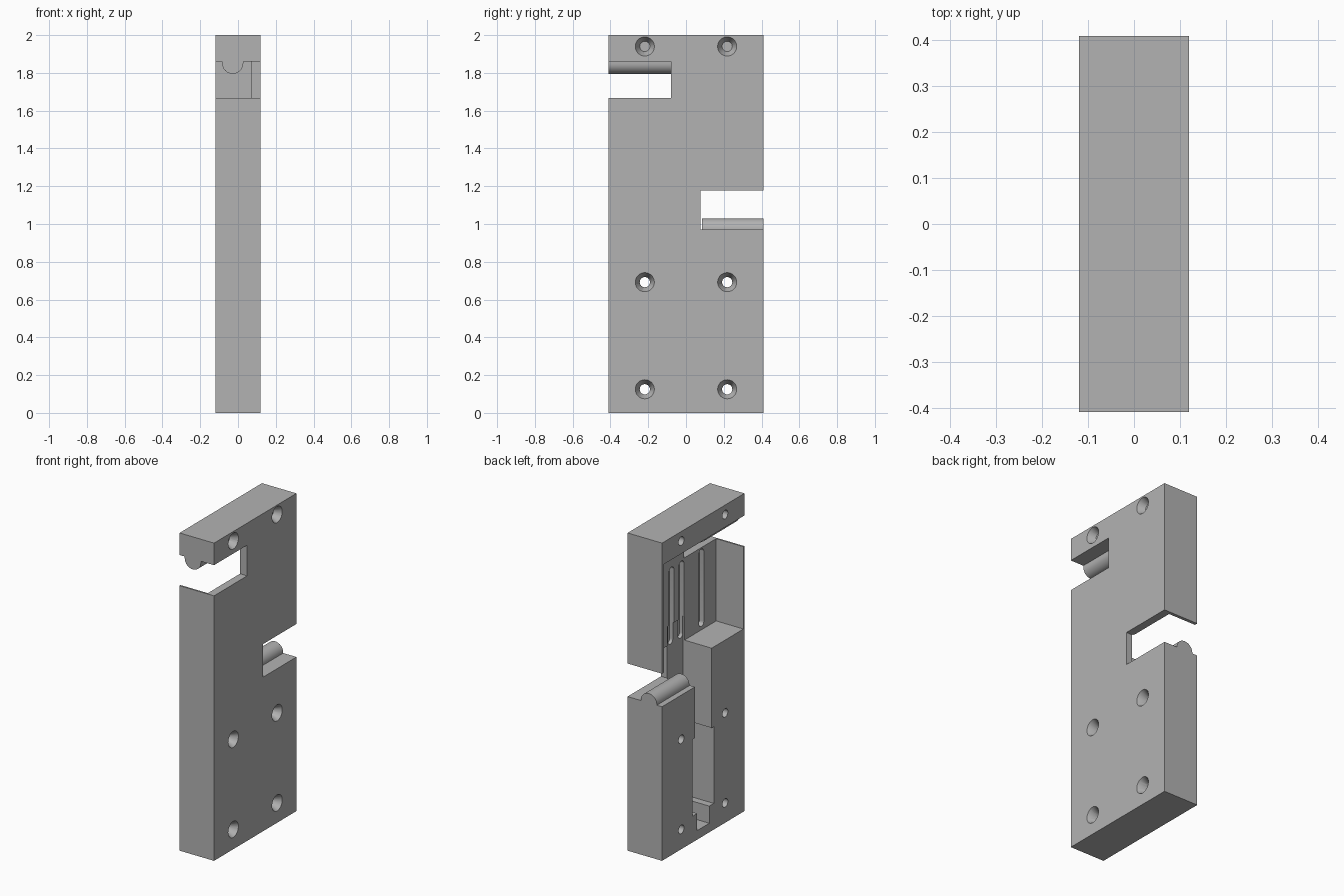
import bpy, bmesh, math
from mathutils import Matrix

cube = bpy.data.objects.get("Cube")
if cube:
    bpy.data.objects.remove(cube, do_unlink=True)

grey = bpy.data.materials.new("plain grey")
grey.use_nodes = True
grey.diffuse_color = (0.45, 0.45, 0.45, 1)
grey.node_tree.nodes["Principled BSDF"].inputs["Base Color"].default_value = (0.45, 0.45, 0.45, 1)

HX, HY, TOP = 0.12, 0.41, 2.0
OUT = 0.5  # overshoot for open sides of cutters


def make_object(name, bm):
    bmesh.ops.recalc_face_normals(bm, faces=bm.faces)
    mesh = bpy.data.meshes.new(name)
    bm.to_mesh(mesh)
    bm.free()
    mesh.materials.append(grey)
    ob = bpy.data.objects.new(name, mesh)
    bpy.context.collection.objects.link(ob)
    return ob


def box(name, x, y, z):
    bm = bmesh.new()
    bmesh.ops.create_cube(bm, size=1)
    for v in bm.verts:
        v.co = [r[0] if c < 0 else r[1] for c, r in zip(v.co, (x, y, z))]
    return make_object(name, bm)


def prism(name, points, axis, start, end):
    """Extrude a 2D outline along x (points are y, z) or y (points are x, z)."""
    bm = bmesh.new()
    place = (lambda a, b: (start, a, b)) if axis == "x" else (lambda a, b: (a, start, b))
    face = bm.faces.new([bm.verts.new(place(a, b)) for a, b in points])
    ext = bmesh.ops.extrude_face_region(bm, geom=[face])["geom"]
    offset = (end - start, 0, 0) if axis == "x" else (0, end - start, 0)
    bmesh.ops.translate(bm, vec=offset, verts=[v for v in ext if isinstance(v, bmesh.types.BMVert)])
    return make_object(name, bm)


def arc(cx, cz, r, a0, a1, n=16):
    steps = [math.radians(a0 + (a1 - a0) * i / n) for i in range(n + 1)]
    return [(cx + r * math.cos(a), cz + r * math.sin(a)) for a in steps]


def cone(name, r1, r2, x0, x1, y, z):
    bm = bmesh.new()
    turn = Matrix.Translation(((x0 + x1) / 2, y, z)) @ Matrix.Rotation(math.pi / 2, 4, "Y")
    bmesh.ops.create_cone(bm, cap_ends=True, segments=32, radius1=r1, radius2=r2,
                          depth=x1 - x0, matrix=turn)
    return make_object(name, bm)


body = box("housing", (-HX, HX), (-HY, HY), (0, TOP))

# Cavity, cable channel and end pocket, all open towards -x
cutters = [
    box("upper_cavity", (-OUT, 0.07), (-0.4, 0.39), (1.15, 1.86)),
    box("channel", (-OUT, 0.078), (-0.084, 0.083), (0.4, 1.3)),
    box("wide_channel", (-OUT, 0.078), (-0.105, 0.105), (0.165, 0.648)),
    box("end_pocket", (-OUT, 0.07), (-0.06, 0.06), (0.057, 0.3)),
    # Side notches that pass right through
    box("front_notch", (-OUT, OUT), (-OUT, -0.08), (1.668, 1.861)),
    box("back_notch", (-OUT, OUT), (0.077, OUT), (0.97, 1.178)),
]

# Round-ended grooves in the cavity floor
for y in (0.044, -0.055, -0.253):
    outline = arc(y, 1.635, 0.024, 0, 180) + arc(y, 1.195, 0.024, 180, 360)
    cutters.append(prism("groove", outline, "x", 0.04, 0.1))

# Countersunk screw holes
for z in (0.125, 0.692, 1.94):
    for y in (-0.218, 0.218):
        cutters.append(cone("hole", 0.027, 0.027, -0.3, 0.3, y, z))
        cutters.append(cone("countersink", 0.027, 0.0585, 0.075, 0.135, y, z))

for c in cutters:
    c.hide_render = True
    mod = body.modifiers.new(c.name, "BOOLEAN")
    mod.operation, mod.solver, mod.object = "DIFFERENCE", "EXACT", c

# Bake the cuts and drop the cutters
bpy.context.view_layer.update()
dg = bpy.context.evaluated_depsgraph_get()
baked = bpy.data.meshes.new_from_object(body.evaluated_get(dg))
body.modifiers.clear()
body.data = baked
for c in cutters:
    bpy.data.objects.remove(c, do_unlink=True)

# Rounded ridges along the notch edges
RX, RR = -0.028, 0.056
upper = prism("upper_ridge", [(RX + RR, 1.87)] + arc(RX, 1.851, RR, 0, -180) + [(RX - RR, 1.87)],
              "y", -HY, -0.08)
lower = prism("lower_ridge", [(RX + RR, 0.95)] + arc(RX, 0.973, RR, 0, 180) + [(RX - RR, 0.95)],
              "y", 0.086, HY)

bpy.ops.object.select_all(action="DESELECT")
for ob in (body, upper, lower):
    ob.select_set(True)
bpy.context.view_layer.objects.active = body
bpy.ops.object.shade_smooth_by_angle(angle=math.radians(30))
